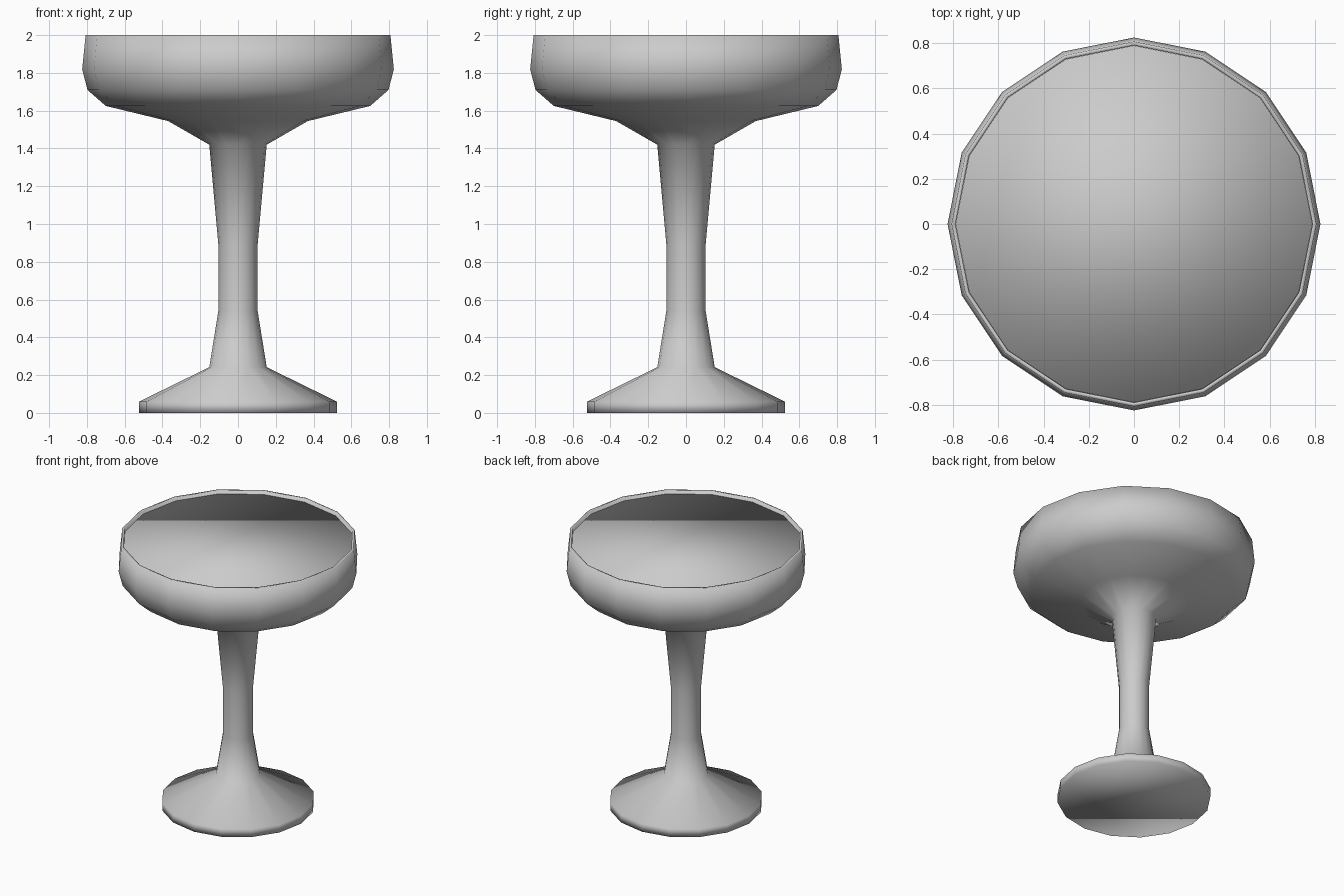
import bpy, bmesh
from math import cos, sin, tau

if "Cube" in bpy.data.objects:
    bpy.data.objects.remove(bpy.data.objects["Cube"])

SIDES = 16


def lathe(name, profile):
    """Revolve a bottom-to-end (radius, z) profile and cap both ends flat."""
    bm = bmesh.new()
    rings = [[bm.verts.new((r * cos(tau * i / SIDES), r * sin(tau * i / SIDES), z))
              for i in range(SIDES)] for r, z in profile]
    for a, b in zip(rings, rings[1:]):
        for i in range(SIDES):
            j = (i + 1) % SIDES
            bm.faces.new((a[i], a[j], b[j], b[i]))
    bm.faces.new(rings[0][::-1])
    bm.faces.new(rings[-1])
    bmesh.ops.recalc_face_normals(bm, faces=bm.faces)
    for f in bm.faces:
        f.smooth = True
    mesh = bpy.data.meshes.new(name)
    bm.to_mesh(mesh)
    bm.free()
    ob = bpy.data.objects.new(name, mesh)
    bpy.context.collection.objects.link(ob)
    return ob


# Glass: foot, stem and bowl outside, then over the rim and down the inside
lathe("glass", [
    (0.523, 0.0), (0.523, 0.06), (0.152, 0.242), (0.104, 0.54), (0.104, 0.89),
    (0.152, 1.42), (0.37, 1.545), (0.70, 1.625), (0.797, 1.71), (0.825, 1.82),
    (0.807, 2.0), (0.79, 2.0), (0.803, 1.82), (0.777, 1.723), (0.69, 1.645),
    (0.36, 1.565), (0.10, 1.44),
])

# Drink filling the bowl almost to the rim
lathe("drink", [
    (0.09, 1.445), (0.355, 1.57), (0.685, 1.65), (0.772, 1.727),
    (0.798, 1.82), (0.789, 1.975),
])
